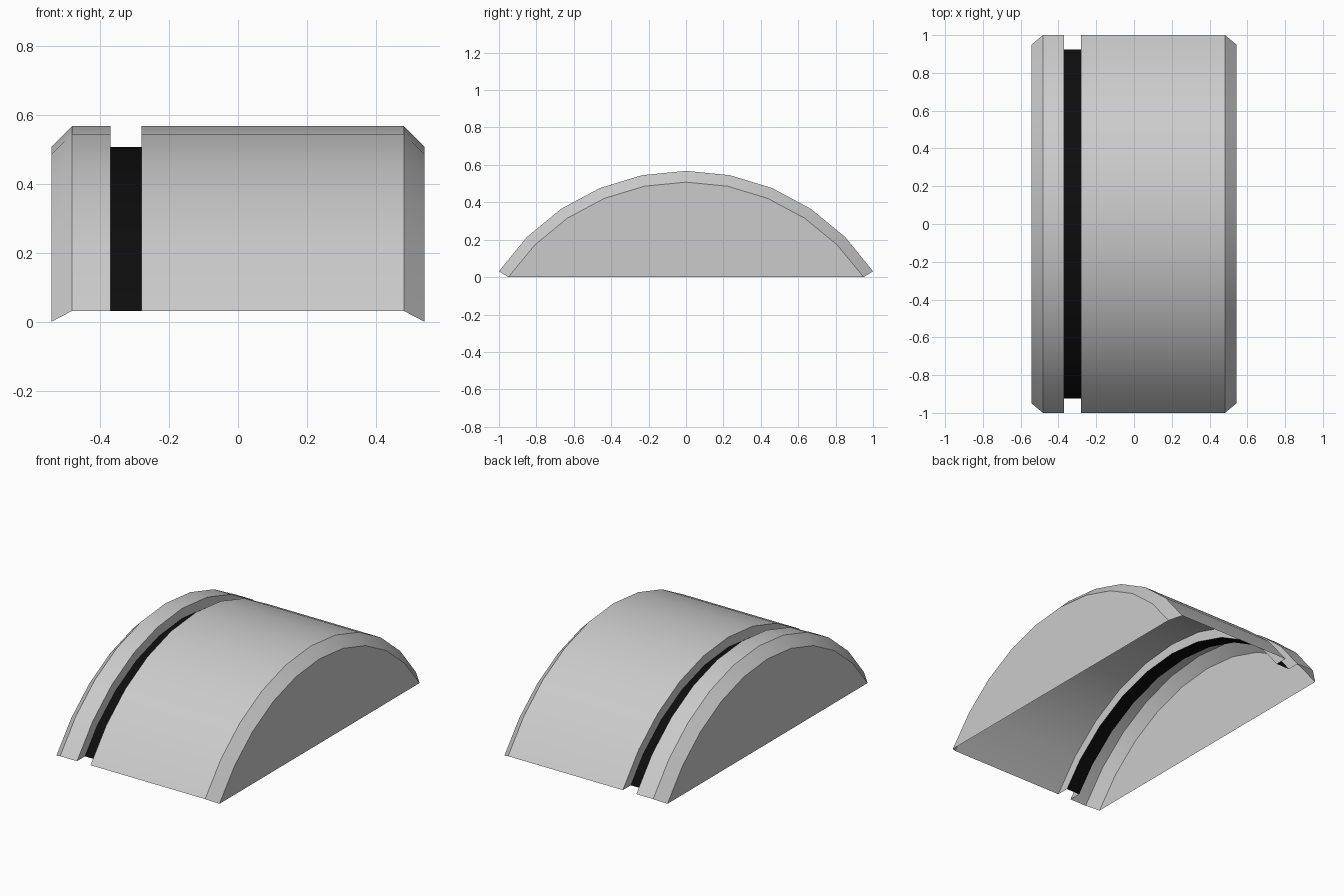
import bpy, bmesh, math

cube = bpy.data.objects.get("Cube")
if cube:
    bpy.data.objects.remove(cube, do_unlink=True)

# Main dimensions
RADIUS, DEPTH = 1.2, 0.06          # outer arc radius, bevel and groove depth
CENTRE_Z = -0.632                  # arc centre below the ground
HALF_ANGLE = math.asin(1 / RADIUS)
SEGMENTS = 10
END_X, RIM_X = 0.542, 0.482        # end caps and start of the bevel
GROOVE_A, GROOVE_B = -0.37, -0.28  # groove walls


def make_material(name, colour):
    mat = bpy.data.materials.new(name)
    mat.use_nodes = True
    mat.diffuse_color = (*colour, 1)
    mat.node_tree.nodes["Principled BSDF"].inputs["Base Color"].default_value = (*colour, 1)
    return mat


def arc(radius):
    """Faceted arc as (y, z) points, from front to back."""
    angles = [HALF_ANGLE * (2 * i / SEGMENTS - 1) for i in range(SEGMENTS + 1)]
    return [(radius * math.sin(a), CENTRE_Z + radius * math.cos(a)) for a in angles]


outer = arc(RADIUS)
inner = arc(RADIUS - DEPTH)
inner = [(y, max(z, 0)) for y, z in inner]

# Groove profile: the inner arc, cut level with the outer arc's foot
foot = outer[0][1]
(y0, z0), (y1, z1) = inner[0], inner[1]
cut_y = y0 + (y1 - y0) * (foot - z0) / (z1 - z0)
groove = [(cut_y, foot)] + inner[1:-1] + [(-cut_y, foot)]


def loft(name, stations, mat, cap_first=False, cap_last=False):
    """Skin arcs placed at decreasing x, with optional end caps."""
    bm = bmesh.new()
    rings = [[bm.verts.new((x, y, z)) for y, z in profile] for x, profile in stations]
    for a, b in zip(rings, rings[1:]):
        for j in range(SEGMENTS):
            bm.faces.new((a[j], a[j + 1], b[j + 1], b[j]))
    if cap_first:
        bm.faces.new(rings[0][::-1])
    if cap_last:
        bm.faces.new(rings[-1])
    mesh = bpy.data.meshes.new(name)
    bm.to_mesh(mesh)
    bm.free()
    mesh.materials.append(mat)
    obj = bpy.data.objects.new(name, mesh)
    bpy.context.collection.objects.link(obj)
    bpy.ops.object.select_all(action="DESELECT")
    obj.select_set(True)
    bpy.context.view_layer.objects.active = obj
    bpy.ops.object.shade_smooth_by_angle(angle=math.radians(30))
    return obj


grey = make_material("light_grey", (0.6, 0.6, 0.6))
black = make_material("black", (0.004, 0.004, 0.004))

# Wide shell: end cap, bevel, curved top and groove wall
loft("main_shell", [(END_X, inner), (RIM_X, outer), (GROOVE_B, outer), (GROOVE_B, groove)],
     grey, cap_first=True)
# Dark strip at the bottom of the groove
loft("groove_floor", [(GROOVE_B, groove), (GROOVE_A, groove)], black)
# Narrow shell on the other side of the groove
loft("rim_shell", [(GROOVE_A, groove), (GROOVE_A, outer), (-RIM_X, outer), (-END_X, inner)],
     grey, cap_last=True)
